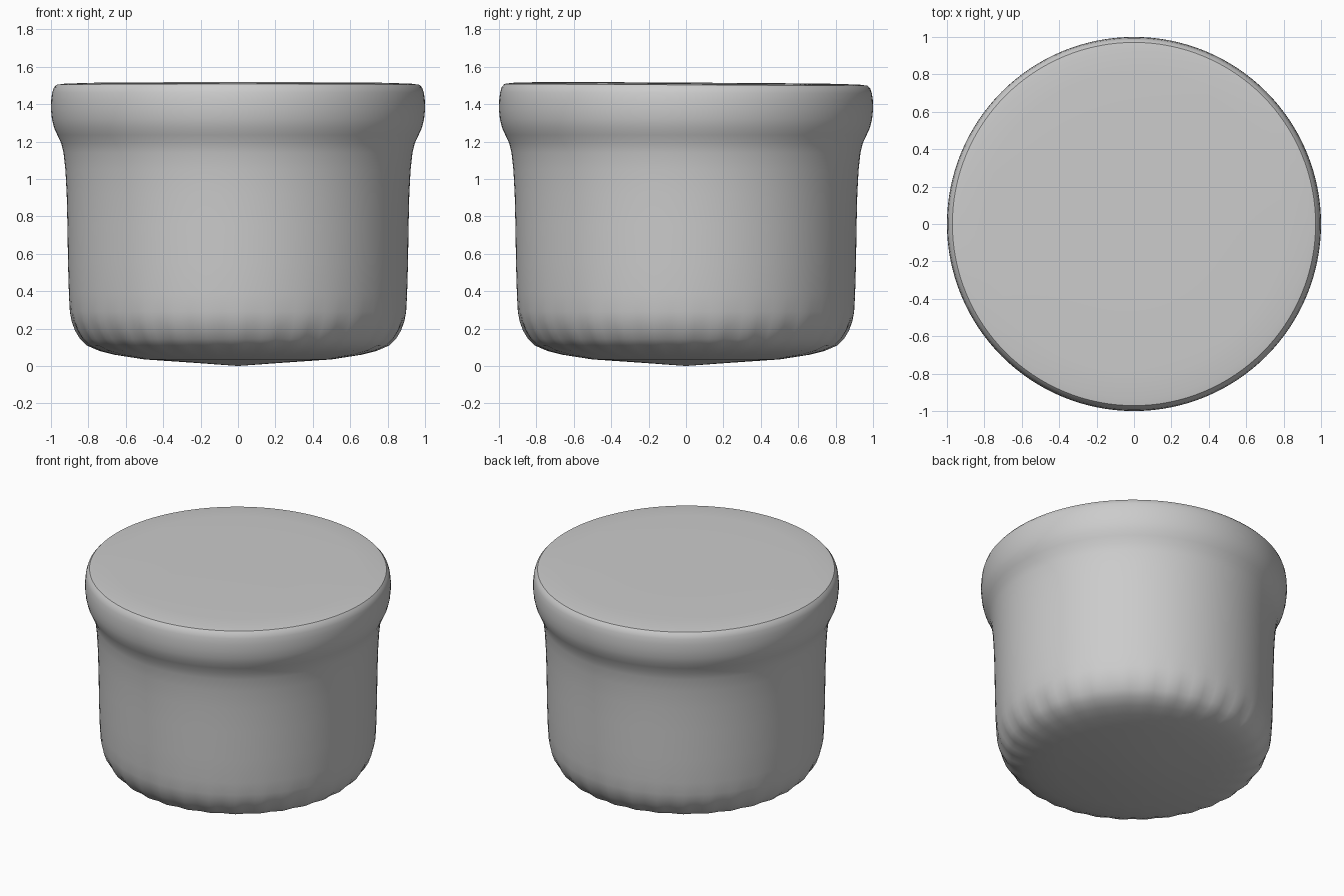
import bpy, bmesh
from math import sin, cos, pi

if "Cube" in bpy.data.objects:
    bpy.data.objects.remove(bpy.data.objects["Cube"])

SEG = 128
FLUTES = 32

# lathe profile: radius, height, flute depth
PROFILE = [
    (0.25, 0.018, 0), (0.50, 0.035, 0), (0.66, 0.06, 0.004), (0.74, 0.08, 0.008),
    (0.81, 0.11, 0.012), (0.845, 0.145, 0.012), (0.872, 0.19, 0.01),
    (0.89, 0.24, 0.005), (0.899, 0.29, 0.002), (0.904, 0.38, 0),
    (0.909, 0.55, 0), (0.912, 0.75, 0), (0.916, 0.92, 0), (0.923, 1.05, 0),
    (0.933, 1.14, 0), (0.945, 1.19, 0), (0.966, 1.235, 0), (0.984, 1.275, 0),
    (0.995, 1.32, 0), (1.0, 1.37, 0), (0.999, 1.42, 0), (0.994, 1.46, 0),
    (0.985, 1.487, 0), (0.971, 1.503, 0),
]
LID = [(0.93, 1.509, 0), (0.80, 1.513, 0), (0.45, 1.515, 0)]


def tilt(y, z):
    # the top leans very slightly down towards the back
    return z - 0.006 * y * max(0, (z - 1.42) / 0.1)


bm = bmesh.new()
rings = []
for r, z, d in PROFILE + LID:
    ring = []
    for i in range(SEG):
        a = 2 * pi * i / SEG
        rr = r - d * (0.5 - 0.5 * cos(FLUTES * a))
        ring.append(bm.verts.new((rr * cos(a), rr * sin(a), tilt(rr * sin(a), z))))
    rings.append(ring)
for lo, hi in zip(rings, rings[1:]):
    for i in range(SEG):
        j = (i + 1) % SEG
        bm.faces.new((lo[i], lo[j], hi[j], hi[i]))
# close the bottom point and the top centre
bottom = bm.verts.new((0, 0, 0))
top = bm.verts.new((0, 0, 1.515))
for i in range(SEG):
    j = (i + 1) % SEG
    bm.faces.new((bottom, rings[0][j], rings[0][i]))
    bm.faces.new((top, rings[-1][i], rings[-1][j]))
for f in bm.faces:
    f.smooth = True
# crisp edge around the lid
rim = rings[len(PROFILE) - 1]
for i in range(SEG):
    bm.edges.get((rim[i], rim[(i + 1) % SEG])).smooth = False

mesh = bpy.data.meshes.new("lidded_pot")
bm.to_mesh(mesh)
bm.free()
bpy.context.collection.objects.link(bpy.data.objects.new("lidded_pot", mesh))
